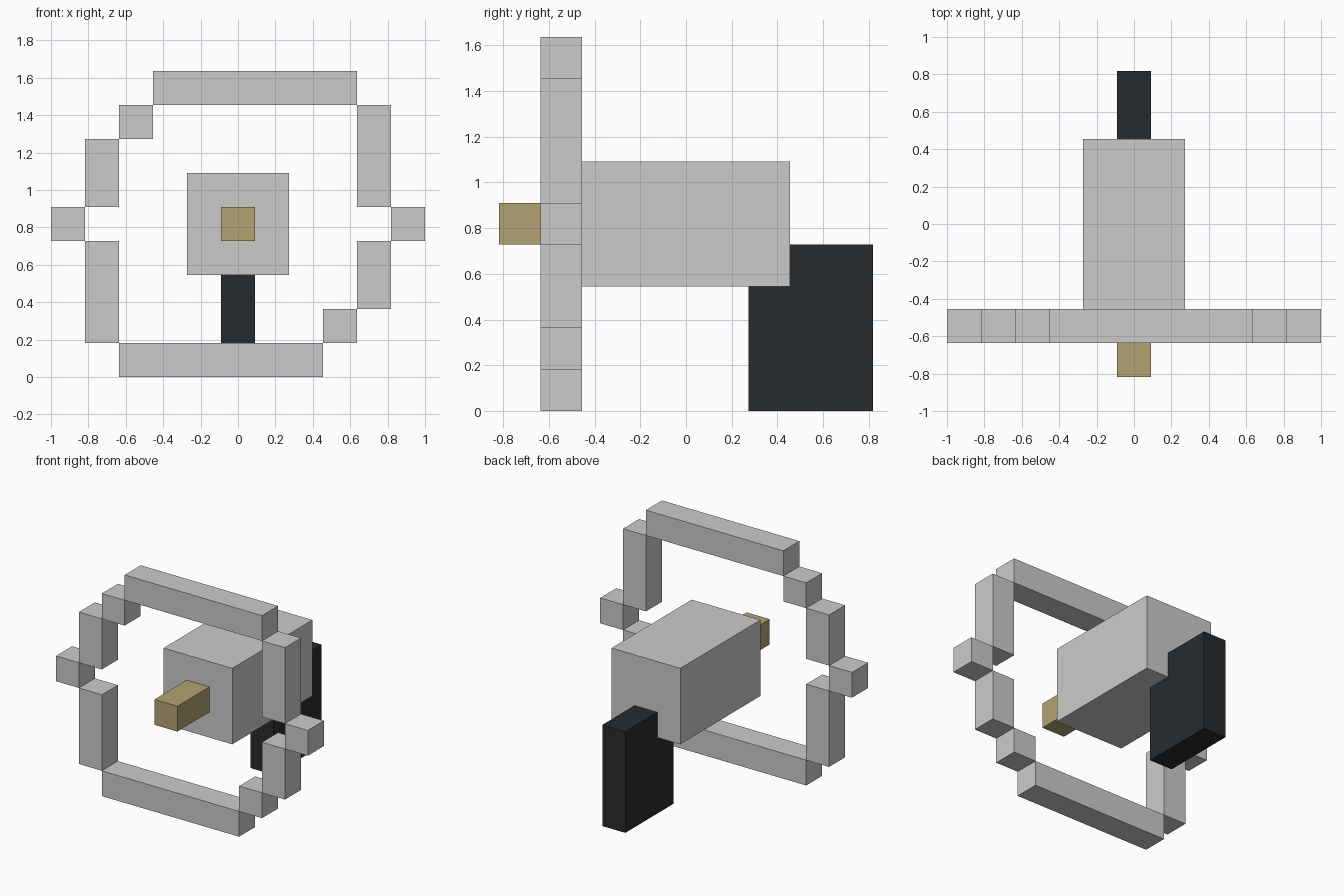
import bpy, bmesh
from mathutils import Matrix

if "Cube" in bpy.data.objects:
    bpy.data.objects.remove(bpy.data.objects["Cube"])

U = 2 / 11  # block unit


def material(name, rgb):
    m = bpy.data.materials.new(name)
    m.diffuse_color = (*rgb, 1)
    m.use_nodes = True
    m.node_tree.nodes["Principled BSDF"].inputs["Base Color"].default_value = m.diffuse_color
    return m


def finish(name, bm, mat=None):
    bmesh.ops.recalc_face_normals(bm, faces=bm.faces)
    me = bpy.data.meshes.new(name)
    bm.to_mesh(me)
    bm.free()
    if mat:
        me.materials.append(mat)
    ob = bpy.data.objects.new(name, me)
    bpy.context.collection.objects.link(ob)
    return ob


def add_box(bm, x, y, z):
    """Box from (min, max) ranges in block units."""
    size = [(b - a) * U for a, b in (x, y, z)]
    centre = [(a + b) / 2 * U for a, b in (x, y, z)]
    bmesh.ops.create_cube(bm, size=1, matrix=Matrix.Translation(centre) @ Matrix.Diagonal((*size, 1)))


def box(name, x, y, z, mat=None):
    bm = bmesh.new()
    add_box(bm, x, y, z)
    return finish(name, bm, mat)


gold = material("gold", (0.45, 0.37, 0.17))
black = material("black", (0.02, 0.024, 0.027))

# Stepped ring: half the segments, repeated by a half turn about its centre
half_ring = [
    ("top_bar", (-2.5, 3.5), (8, 9)),
    ("corner", (-3.5, -2.5), (7, 8)),
    ("short_side", (-4.5, -3.5), (5, 7)),
    ("side_knob", (-5.5, -4.5), (4, 5)),
    ("long_side", (-4.5, -3.5), (1, 4)),
]
for part, (x0, x1), (z0, z1) in half_ring:
    box("ring_" + part, (x0, x1), (-3.5, -2.5), (z0, z1))
    box("ring_" + part + "_opposite", (-x1, -x0), (-3.5, -2.5), (9 - z1, 9 - z0))

# Main body and front nozzle
box("body", (-1.5, 1.5), (-2.5, 2.5), (3, 6))
box("nozzle", (-0.5, 0.5), (-4.5, -2.5), (4, 5), gold)

# Handle: notched profile that wraps the rear lower edge of the body
profile = [(1.5, 0), (4.5, 0), (4.5, 4), (2.5, 4), (2.5, 3), (1.5, 3)]
bm = bmesh.new()
face = bm.faces.new([bm.verts.new((-0.5 * U, y * U, z * U)) for y, z in profile])
ext = bmesh.ops.extrude_face_region(bm, geom=[face], use_keep_orig=True)
bmesh.ops.translate(bm, vec=(U, 0, 0), verts=[g for g in ext["geom"] if isinstance(g, bmesh.types.BMVert)])
finish("handle", bm, black)
